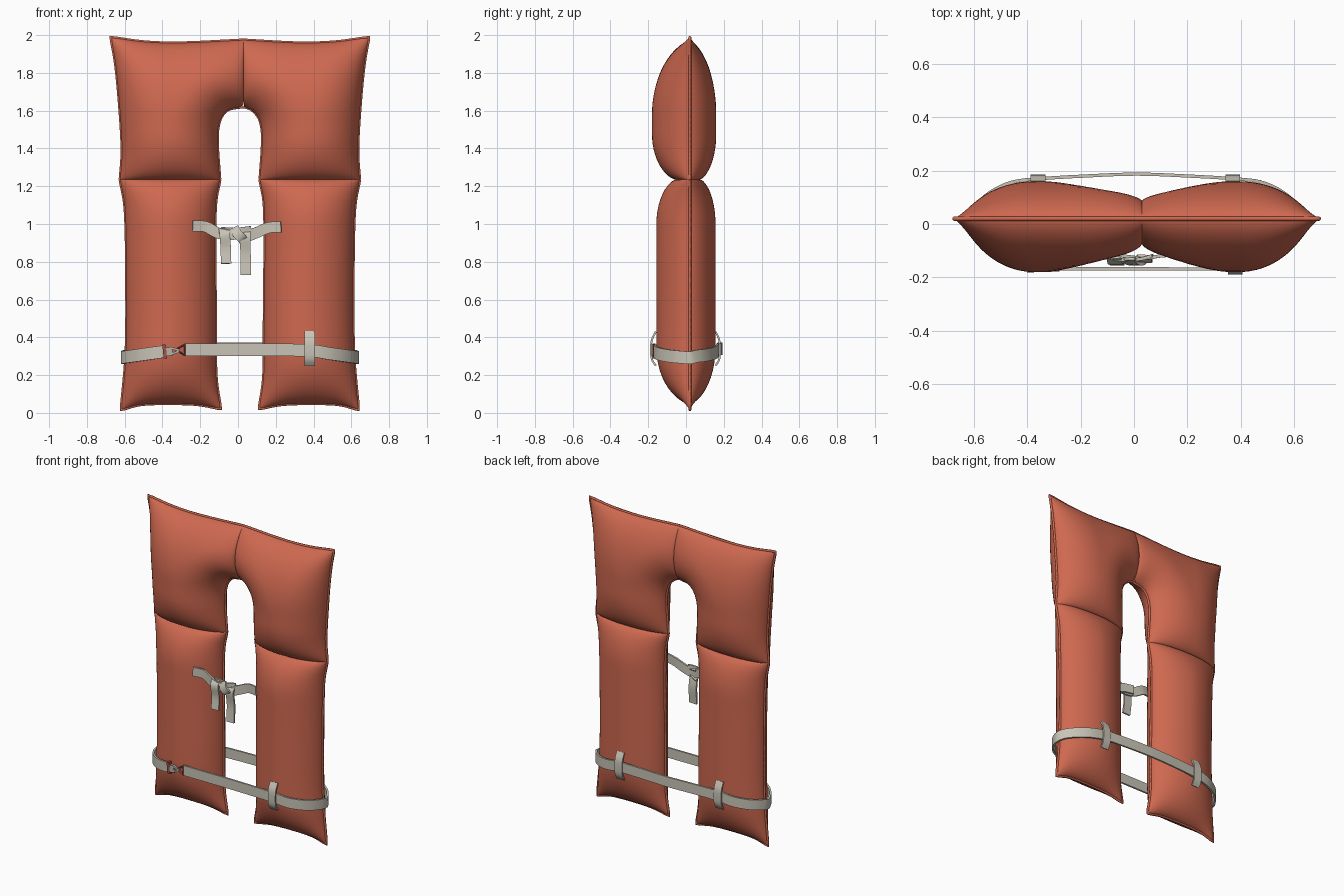
import bpy, bmesh, math
from mathutils import Vector
from mathutils.geometry import intersect_point_line

if "Cube" in bpy.data.objects:
    bpy.data.objects.remove(bpy.data.objects["Cube"])

CX, Y0 = 0.01, 0.02      # mirror plane of the cushions, depth of their edge seam


def material(name, rgb):
    m = bpy.data.materials.new(name)
    m.diffuse_color = (*rgb, 1)
    m.use_nodes = True
    m.node_tree.nodes["Principled BSDF"].inputs["Base Color"].default_value = m.diffuse_color
    return m


ORANGE = material("orange fabric", (0.62, 0.14, 0.08))
WEB = material("pale webbing", (0.58, 0.55, 0.47))
RED = material("dark red ring", (0.38, 0.08, 0.05))
GREY = material("grey hook", (0.45, 0.44, 0.41))


def finish(name, bm, mat, angle=50):
    bmesh.ops.recalc_face_normals(bm, faces=bm.faces[:])
    me = bpy.data.meshes.new(name)
    bm.to_mesh(me)
    bm.free()
    me.materials.append(mat)
    ob = bpy.data.objects.new(name, me)
    bpy.context.collection.objects.link(ob)
    bpy.ops.object.select_all(action='DESELECT')
    ob.select_set(True)
    bpy.context.view_layer.objects.active = ob
    bpy.ops.object.shade_smooth_by_angle(angle=math.radians(angle))
    return ob


def smooth(pts, n=8):
    """Catmull-Rom line through the points."""
    p = [Vector(q) for q in pts]
    p = [2 * p[0] - p[1]] + p + [2 * p[-1] - p[-2]]
    out = []
    for i in range(1, len(p) - 2):
        a, b, c, d = p[i - 1:i + 3]
        for k in range(n):
            t = k / n
            out.append(0.5 * (2 * b + (c - a) * t + (2 * a - 5 * b + 4 * c - d) * t * t
                              + (3 * b - a - 3 * c + d) * t ** 3))
    return out + [p[-2]]


def at(line, t):
    """Point at a fraction of the line's length."""
    lens = [(b - a).length for a, b in zip(line, line[1:])]
    s = t * sum(lens)
    for a, b, l in zip(line, line[1:], lens):
        if s <= l:
            return a.lerp(b, s / l if l else 0)
        s -= l
    return line[-1].copy()


def distance(p, line):
    best = 9
    for a, b in zip(line, line[1:]):
        q, t = intersect_point_line(p, a, b)
        best = min(best, (p - a.lerp(b, max(0, min(1, t)))).length)
    return best


def puff(d, r, base=0):
    t = max(0, min(1, d / r))
    return base + (1 - base) * (1 - (1 - t) ** 2) ** 0.6


def cushion(name, side, top, bottom, outer, inner, pads, front, back, n=36):
    """Two puffed sheets over the patch between four edges; pads = (edge, reach, base)."""
    bm = bmesh.new()
    par = [0.5 - 0.5 * math.cos(math.pi * i / n) for i in range(n + 1)]
    T, B, O, I = [[at(e, t) for t in par] for e in (top, bottom, outer, inner)]
    sheets = ([], [])
    for j, v in enumerate(par):
        for i, u in enumerate(par):
            p = (O[j].lerp(I[j], u) + T[i].lerp(B[i], v)
                 - T[0].lerp(T[-1], u).lerp(B[0].lerp(B[-1], u), v))
            h = 1
            for edge, reach, base in pads:
                h *= puff(distance(p, edge), reach, base)
            x = CX + side * p.x
            sheets[0].append(bm.verts.new((x, Y0 - front * h, p.z)))
            sheets[1].append(bm.verts.new((x, Y0 + back * h, p.z)))
    for s in sheets:
        for j in range(n):
            for i in range(n):
                k = j * (n + 1) + i
                bm.faces.new((s[k], s[k + 1], s[k + n + 2], s[k + n + 1]))
    bmesh.ops.remove_doubles(bm, verts=bm.verts[:], dist=0.0006)
    finish(name, bm, ORANGE, 70)


def piping(name, side, line):
    cu = bpy.data.curves.new(name, 'CURVE')
    cu.dimensions = '3D'
    cu.bevel_depth, cu.bevel_resolution, cu.use_fill_caps = 0.008, 1, True
    sp = cu.splines.new('POLY')
    sp.points.add(len(line) - 1)
    for q, p in zip(sp.points, line):
        q.co = (CX + side * p.x, Y0, p.z, 1)
    cu.materials.append(ORANGE)
    bpy.context.collection.objects.link(bpy.data.objects.new(name, cu))


def edge(*xz):
    return smooth([(x, 0, z) for x, z in xz])


# Cushions: an upper and a lower one on each side, with edge piping
for side, tag in ((-1, "left"), (1, "right")):
    c = side * 0.02                      # centre seam sits a little off the middle
    mid = edge((.635, 1.235), (.105, 1.235))
    top = edge((.685, 1.99), (.5, 1.965), (.3, 1.96), (c, 1.975))
    seam = edge((c, 1.975), (c, 1.62))
    arch = edge((c, 1.62), (.06, 1.605), (.1, 1.56), (.117, 1.49), (.117, 1.4), (.11, 1.3), (.105, 1.235))
    outer = edge((.685, 1.99), (.66, 1.85), (.64, 1.65), (.625, 1.4), (.635, 1.235))
    cushion("upper_cushion_" + tag, side, top, mid, outer, seam[:-1] + arch,
            [(top, .38, 0), (mid, .24, .36), (outer, .25, 0), (seam, .25, .6), (arch, .25, 0)], .2, .14)
    piping("upper_piping_" + tag, side, top[::-1] + outer[1:])
    piping("neck_piping_" + tag, side, arch)

    outer = edge((.635, 1.235), (.607, 1.05), (.6, .6), (.605, .3), (.63, .015))
    inner = edge((.105, 1.235), (.13, 1.05), (.128, .5), (.125, .2), (.1, .02))
    base = edge((.63, .015), (.5, .045), (.25, .045), (.1, .02))
    cushion("lower_cushion_" + tag, side, mid, base, outer, inner,
            [(mid, .24, .4), (base, .3, 0), (outer, .25, 0), (inner, .25, 0)], .178, .137)
    piping("lower_piping_" + tag, side, outer + base[1:] + inner[::-1][1:])


def ribbon(name, pts, width, across=(0, 0, 1), thick=0.012, mat=WEB):
    """Flat webbing along a smooth line."""
    line = smooth(pts, 5)
    bm = bmesh.new()
    rings = []
    for i, p in enumerate(line):
        t = (line[min(i + 1, len(line) - 1)] - line[max(i - 1, 0)]).normalized()
        n = t.cross(Vector(across)).normalized()
        w = n.cross(t).normalized()
        rings.append([bm.verts.new(p + w * a * width / 2 + n * b * thick / 2)
                      for a, b in ((-1, -1), (1, -1), (1, 1), (-1, 1))])
    for r, s in zip(rings, rings[1:]):
        for k in range(4):
            bm.faces.new((r[k], r[(k + 1) % 4], s[(k + 1) % 4], s[k]))
    bm.faces.new(rings[0])
    bm.faces.new(rings[-1][::-1])
    return finish(name, bm, mat)


# Waist strap: from the buckle round the right side, the back and the left side
def strap_point(x, face):
    h = puff(0.622 - abs(x), 0.25)
    z = 0.335 - 0.04 * max(0, (abs(x) - 0.33) / 0.28)
    if face == "front":
        return (CX + x, Y0 - 0.188 * h, z)
    return (CX + x, Y0 + 0.15 * h + 0.017 * max(0, 1 - (x / 0.3) ** 2), z + 0.005)


bend = [.36, .46, .53, .58, .61]
path = [strap_point(x, "front") for x in [-.295, -.1, .1] + bend]
path += [(CX + .624, Y0, .292)]
path += [strap_point(x, "back") for x in bend[::-1] + [.2, 0, -.2] + [-b for b in bend]]
path += [(CX - .624, Y0, .292)]
path += [strap_point(-x, "front") for x in (.61, .58, .53, .46, .395)]
ribbon("waist_strap", path, 0.066)


# Belt loops: one in front, two behind
def belt_loop(name, x, y, out):
    ribbon(name, [(x, y, .25), (x, y + out, .285), (x, y + 1.2 * out, .335),
                  (x, y + out, .385), (x, y, .43)], 0.055, (1, 0, 0), 0.01)


belt_loop("front_belt_loop", .38, -.16, -.021)
belt_loop("back_belt_loop_right", .37, .157, .019)
belt_loop("back_belt_loop_left", -.36, .157, .019)


# Buckle: red slide, grey hook with two prongs, red ring
def box(name, loc, size, tilt, mat):
    bpy.ops.mesh.primitive_cube_add(size=1, location=loc, rotation=(0, tilt, 0))
    ob = bpy.context.object
    ob.name, ob.scale = name, size
    ob.data.materials.append(mat)


box("buckle_slide", (-.388, -.168, .325), (.018, .026, .075), -.1, RED)
box("hook_body", (-.365, -.17, .325), (.035, .02, .045), -.1, GREY)
for s in (-1, 1):
    box("hook_prong", (-.335, -.172, .328 + s * .01), (.05, .014, .012), s * .3, GREY)
bpy.ops.mesh.primitive_torus_add(major_segments=3, minor_segments=6, major_radius=.032, minor_radius=.008,
                                 location=(-.298, -.172, .334), rotation=(math.pi / 2, math.pi, 0))
bpy.context.object.name = "buckle_ring"
bpy.context.object.data.materials.append(RED)

# Chest tie: two crossing ribbons sewn to the cushions and two hanging tails
ribbon("chest_tie_left", [(-.24, -.13, .99), (-.17, -.118, .985), (-.1, -.125, .95), (-.03, -.135, .945),
                          (.03, -.13, .955), (.07, -.118, .96)], 0.058)
ribbon("chest_tie_right", [(.228, -.132, .985), (.16, -.118, .98), (.1, -.12, .955), (.04, -.128, .935),
                           (-.02, -.122, .95), (-.09, -.112, .955)], 0.058)
ribbon("tie_knot", [(-.02, -.13, .98), (-.005, -.147, .95), (.02, -.145, .925), (.035, -.12, .905)],
       0.05, (1, 0, .5))
ribbon("tie_tail_left", [(-.075, -.125, .975), (-.07, -.146, .94), (-.065, -.14, .87), (-.063, -.15, .79)],
       0.055, (1, 0, 0))
ribbon("tie_tail_right", [(.04, -.12, .965), (.038, -.14, .93), (.04, -.13, .84), (.042, -.138, .73)],
       0.055, (1, 0, 0))
